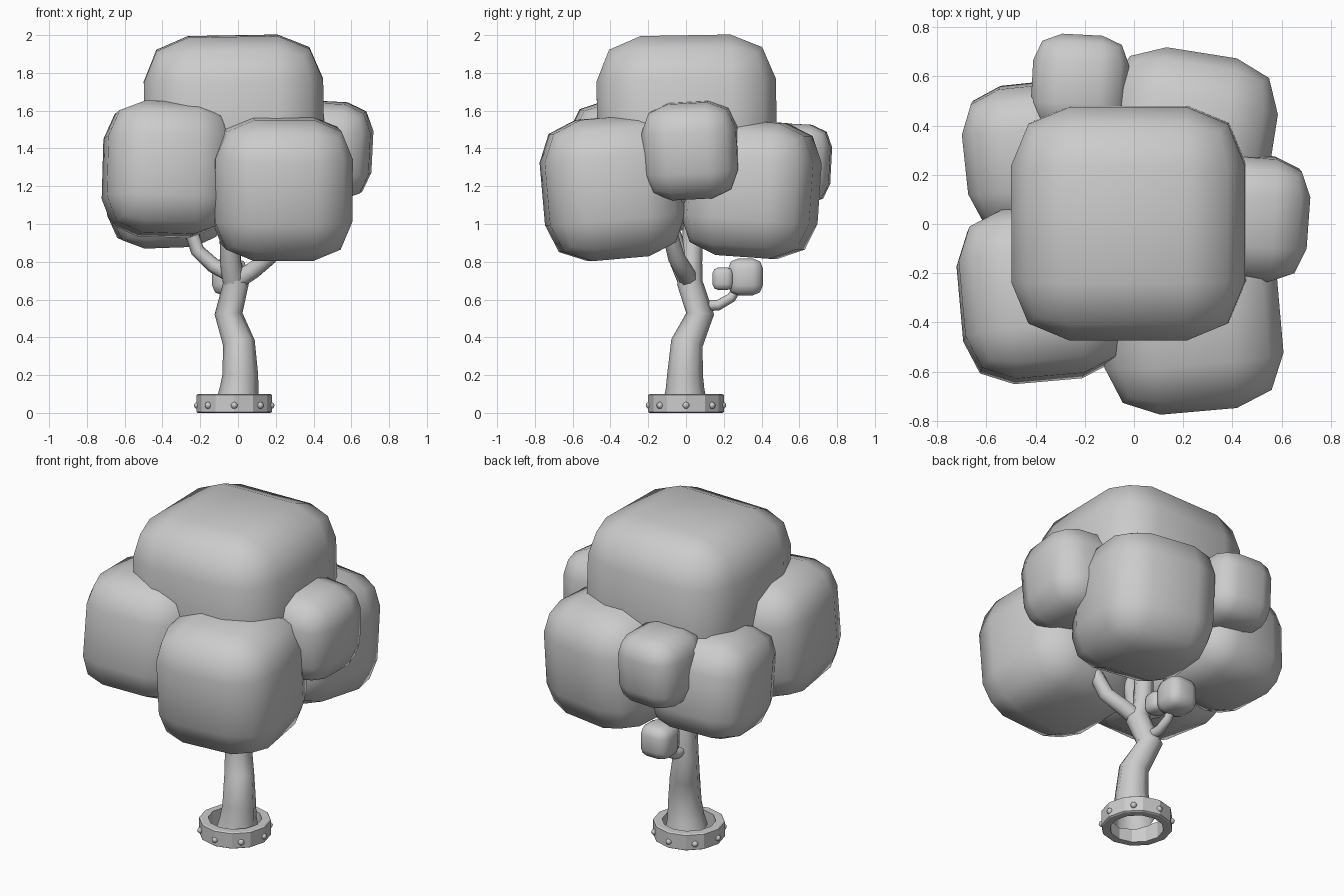
import bpy, bmesh, math
from mathutils import Vector, Euler

if "Cube" in bpy.data.objects:
    bpy.data.objects.remove(bpy.data.objects["Cube"])


def finish(name, bm, smooth_angle=None):
    bmesh.ops.recalc_face_normals(bm, faces=bm.faces[:])
    me = bpy.data.meshes.new(name)
    bm.to_mesh(me)
    bm.free()
    ob = bpy.data.objects.new(name, me)
    bpy.context.collection.objects.link(ob)
    if smooth_angle:
        bpy.ops.object.select_all(action='DESELECT')
        ob.select_set(True)
        bpy.context.view_layer.objects.active = ob
        bpy.ops.object.shade_smooth_by_angle(angle=math.radians(smooth_angle))
    return ob


def leaf_block(name, centre, size, rot=(0, 0, 0), ratio=0.29):
    """Cube with broad two-segment rounded edges."""
    bm = bmesh.new()
    bmesh.ops.create_cube(bm, size=1)
    bmesh.ops.scale(bm, vec=Vector(size), verts=bm.verts)
    bmesh.ops.bevel(bm, geom=bm.edges[:], offset=min(size) * ratio, segments=2,
                    profile=0.5, affect='EDGES')
    e = Euler([math.radians(a) for a in rot])
    bmesh.ops.rotate(bm, verts=bm.verts, cent=(0, 0, 0), matrix=e.to_matrix())
    bmesh.ops.translate(bm, verts=bm.verts, vec=centre)
    return finish(name, bm, 60)


def limb(name, path, sides=8):
    """Open tube through (x, y, z, radius) points."""
    bm = bmesh.new()
    pts = [Vector(p[:3]) for p in path]
    rings = []
    for i, p in enumerate(pts):
        d = (pts[min(i + 1, len(pts) - 1)] - pts[max(i - 1, 0)]).normalized()
        u = (Vector((1, 0, 0)) - d * d.x).normalized()
        v = d.cross(u)
        r = path[i][3]
        rings.append([bm.verts.new(p + r * (u * math.cos(a) + v * math.sin(a)))
                      for a in (2 * math.pi * k / sides for k in range(sides))])
    for a, b in zip(rings, rings[1:]):
        for k in range(sides):
            n = (k + 1) % sides
            bm.faces.new((a[k], a[n], b[n], b[k]))
    return finish(name, bm, 50)


# Foliage
leaf_block("foliage_top", (-0.02, 0.005, 1.52), (0.95, 0.95, 0.95), (1, -1, 0), 0.25)
leaf_block("foliage_front_right", (0.23, -0.39, 1.19), (0.73, 0.72, 0.75), (5, 0, 5))
leaf_block("foliage_front_left", (-0.375, -0.285, 1.29), (0.66, 0.69, 0.70), (-4, 2, 5))
leaf_block("foliage_back_left", (-0.385, 0.28, 1.18), (0.60, 0.58, 0.60), (3, -2, 6))
leaf_block("foliage_back_right", (0.22, 0.345, 1.185), (0.69, 0.69, 0.72), (-4, 0, -9))
leaf_block("foliage_small_back", (-0.22, 0.565, 1.32), (0.39, 0.40, 0.42), (-3, 0, -3))
leaf_block("foliage_small_right", (0.455, 0.027, 1.39), (0.50, 0.50, 0.51), (3, 3, -4))
leaf_block("twig_foliage_large", (-0.045, 0.315, 0.72), (0.185, 0.185, 0.195))
leaf_block("twig_foliage_small", (0.0, 0.195, 0.71), (0.11, 0.11, 0.12))

# Trunk and branches
limb("trunk", [(0, -0.005, 0.05, 0.12), (0.005, -0.005, 0.12, 0.103),
               (0.012, -0.005, 0.2, 0.095), (0.005, 0.005, 0.37, 0.085),
               (-0.05, 0.075, 0.525, 0.074), (-0.01, 0.02, 0.69, 0.068),
               (-0.04, 0.03, 0.8, 0.056), (-0.045, 0.04, 1.05, 0.053)])
limb("branch_right", [(-0.02, 0.02, 0.69, 0.05), (0.08, -0.01, 0.755, 0.048),
                      (0.16, -0.05, 0.82, 0.045), (0.22, -0.09, 0.97, 0.04)])
limb("branch_front", [(-0.02, 0.02, 0.69, 0.06), (-0.04, -0.03, 0.8, 0.055),
                      (-0.05, -0.09, 1.0, 0.045)])
limb("branch_left", [(-0.03, 0.03, 0.73, 0.045), (-0.13, 0.045, 0.78, 0.04),
                     (-0.215, 0.05, 0.86, 0.037), (-0.26, 0.05, 1.0, 0.035)])
limb("twig", [(-0.04, 0.07, 0.565, 0.03), (-0.045, 0.17, 0.57, 0.028),
              (-0.045, 0.24, 0.61, 0.026), (-0.045, 0.29, 0.69, 0.022)])

# Planter ring: rectangular profile swept round twelve sides
CX, SIDES = -0.02, 12
bm = bmesh.new()
profile = [(0.2, 0.005), (0.2, 0.095), (0.192, 0.1), (0.15, 0.1), (0.15, 0), (0.192, 0)]
loops = [[bm.verts.new((CX + r * math.cos(2 * math.pi * k / SIDES),
                        r * math.sin(2 * math.pi * k / SIDES), z)) for r, z in profile]
         for k in range(SIDES)]
for k in range(SIDES):
    a, b = loops[k], loops[(k + 1) % SIDES]
    for j in range(len(profile)):
        n = (j + 1) % len(profile)
        bm.faces.new((a[j], b[j], b[n], a[n]))
finish("base_ring", bm)

# Rivets
bm = bmesh.new()
for k in range(8):
    a = k * math.pi / 4
    v = bmesh.ops.create_uvsphere(bm, u_segments=8, v_segments=6, radius=0.018)["verts"]
    bmesh.ops.translate(bm, verts=v, vec=(CX + 0.195 * math.cos(a), 0.195 * math.sin(a), 0.04))
finish("ring_rivets", bm, 60)
